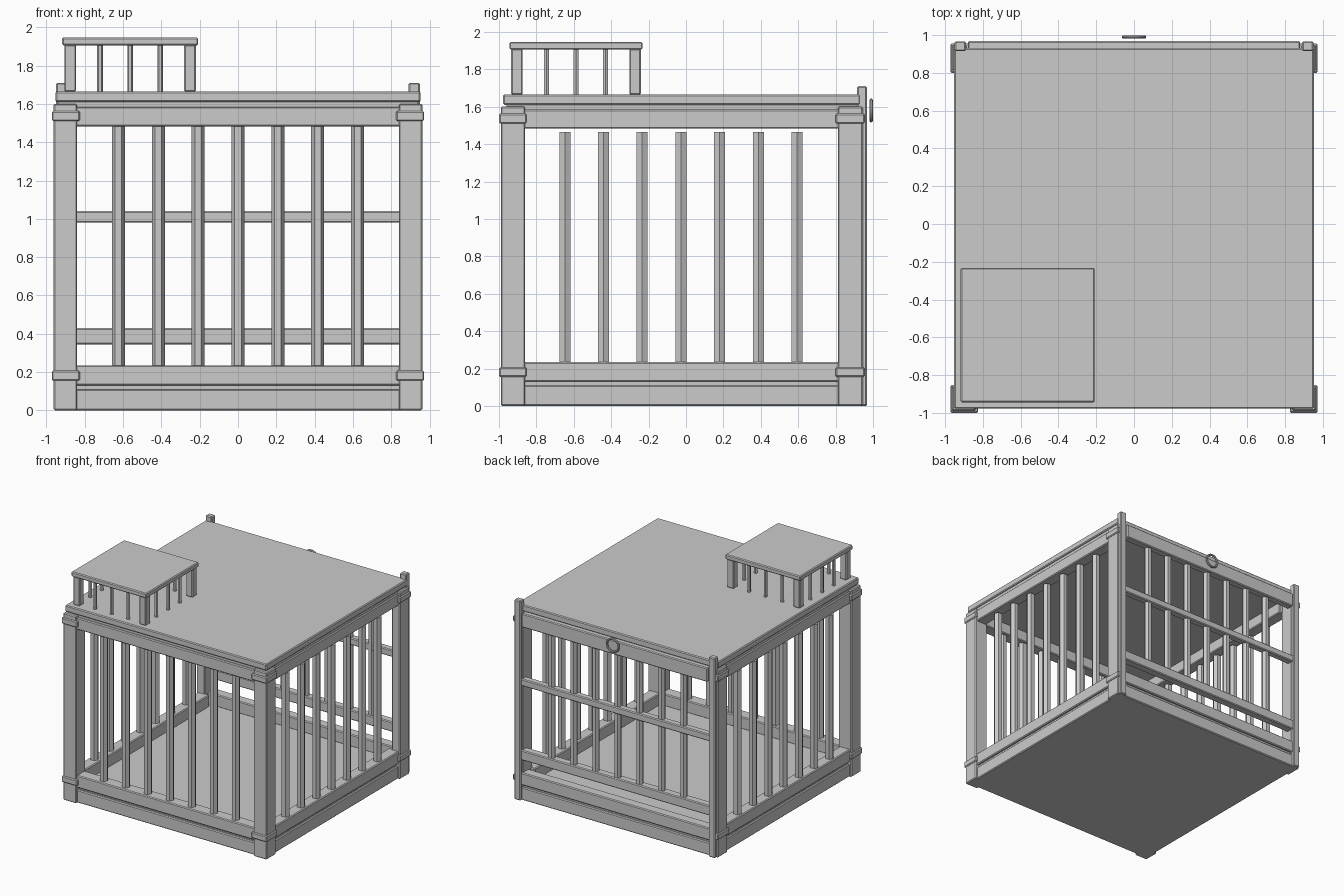
import bpy, math

if "Cube" in bpy.data.objects:
    bpy.data.objects.remove(bpy.data.objects["Cube"])


def finish(ob, bevel):
    if bevel:
        m = ob.modifiers.new("bevel", 'BEVEL')
        m.width = bevel
        m.segments = 1
    return ob


def box(name, x, y, z, bevel=0.007):
    """Box from (min, max) ranges with lightly chamfered edges."""
    bpy.ops.mesh.primitive_cube_add(size=1)
    ob = bpy.context.object
    ob.name = name
    for i, (a, b) in enumerate((x, y, z)):
        ob.location[i] = (a + b) / 2
        ob.scale[i] = abs(b - a)
    bpy.ops.object.transform_apply(location=True, scale=True, rotation=False)
    return finish(ob, bevel)


def rod(name, x, y, z, r):
    """Upright six-sided bar with corners pointing along x."""
    bpy.ops.mesh.primitive_cylinder_add(
        vertices=6, radius=r, depth=z[1] - z[0],
        location=(x, y, (z[0] + z[1]) / 2), rotation=(0, 0, math.pi / 2))
    bpy.context.object.name = name


def mx(s, a, b):
    """Mirror an x range to side s."""
    return tuple(sorted((s * a, s * b)))


# Floor and roof slabs, each with a recessed step against the frame
box("floor_slab", (-0.945, 0.945), (-0.97, 0.945), (0, 0.11))
box("floor_step", (-0.93, 0.93), (-0.95, 0.93), (0.10, 0.135), 0)
box("roof_step", (-0.94, 0.94), (-0.96, 0.925), (1.575, 1.625), 0)
box("roof_slab", (-0.953, 0.953), (-0.978, 0.932), (1.61, 1.665))

# Horizontal frame rails, low and high
for label, z in (("lower", (0.13, 0.235)), ("upper", (1.483, 1.585))):
    box(f"front_{label}_rail", (-0.85, 0.85), (-0.975, -0.87), z)
    for s in (-1, 1):
        box(f"side_{label}_rail", mx(s, 0.85, 0.95), (-0.87, 0.83), z)
box("back_lower_rail", (-0.90, 0.90), (0.86, 0.95), (0.13, 0.235))

# Corner posts, gate posts and corner clamps
for s in (-1, 1):
    box("front_post", mx(s, 0.84, 0.963), (-0.99, -0.86), (0, 1.60))
    box("back_post", mx(s, 0.885, 0.963), (0.812, 0.945), (0, 1.60))
    box("gate_post", mx(s, 0.89, 0.95), (0.915, 0.967), (0, 1.71))
    for z in ((0.155, 0.207), (1.51, 1.563)):
        box("front_clamp", mx(s, 0.825, 0.972), (-1.0, -0.965), z)
        box("front_side_clamp", mx(s, 0.94, 0.972), (-1.0, -0.852), z)
        box("back_side_clamp", mx(s, 0.94, 0.972), (0.80, 0.955), z)

# Gate rails at the back
box("gate_top_rail", (-0.88, 0.88), (0.905, 0.968), (1.49, 1.61))
box("gate_middle_rail", (-0.90, 0.90), (0.895, 0.955), (0.98, 1.04))
box("gate_bottom_rail", (-0.90, 0.90), (0.885, 0.955), (0.345, 0.43))

# Bars on all four sides
for i in range(-3, 4):
    rod("front_bar", i * 0.208, -0.92, (0.235, 1.485), 0.034)
    rod("gate_bar", i * 0.208, 0.92, (0.36, 1.50), 0.030)
    for s in (-1, 1):
        rod("side_bar", s * 0.905, -0.027 + i * 0.207, (0.235, 1.465), 0.034)

# Pull ring on the gate
bpy.ops.mesh.primitive_torus_add(
    location=(0, 0.99, 1.58), rotation=(math.pi / 2, 0, 0),
    major_radius=0.055, minor_radius=0.009,
    major_segments=20, minor_segments=8)
bpy.context.object.name = "gate_ring"
bpy.ops.object.shade_smooth_by_angle()

# Small slatted box on the roof
cx, cy = -0.563, -0.588
box("small_top", (cx - 0.355, cx + 0.355), (cy - 0.356, cy + 0.356), (1.905, 1.947))
for sx in (-1, 1):
    for sy in (-1, 1):
        px, py = cx + sx * 0.313, cy + sy * 0.316
        box("small_leg", (px - 0.031, px + 0.031), (py - 0.031, py + 0.031), (1.664, 1.91))
for s in (-1, 1):
    for i in (-1, 0, 1):
        rod("small_slat", cx + i * 0.157, cy + s * 0.316, (1.66, 1.91), 0.015)
        rod("small_slat", cx + s * 0.313, cy + i * 0.157, (1.66, 1.91), 0.015)
